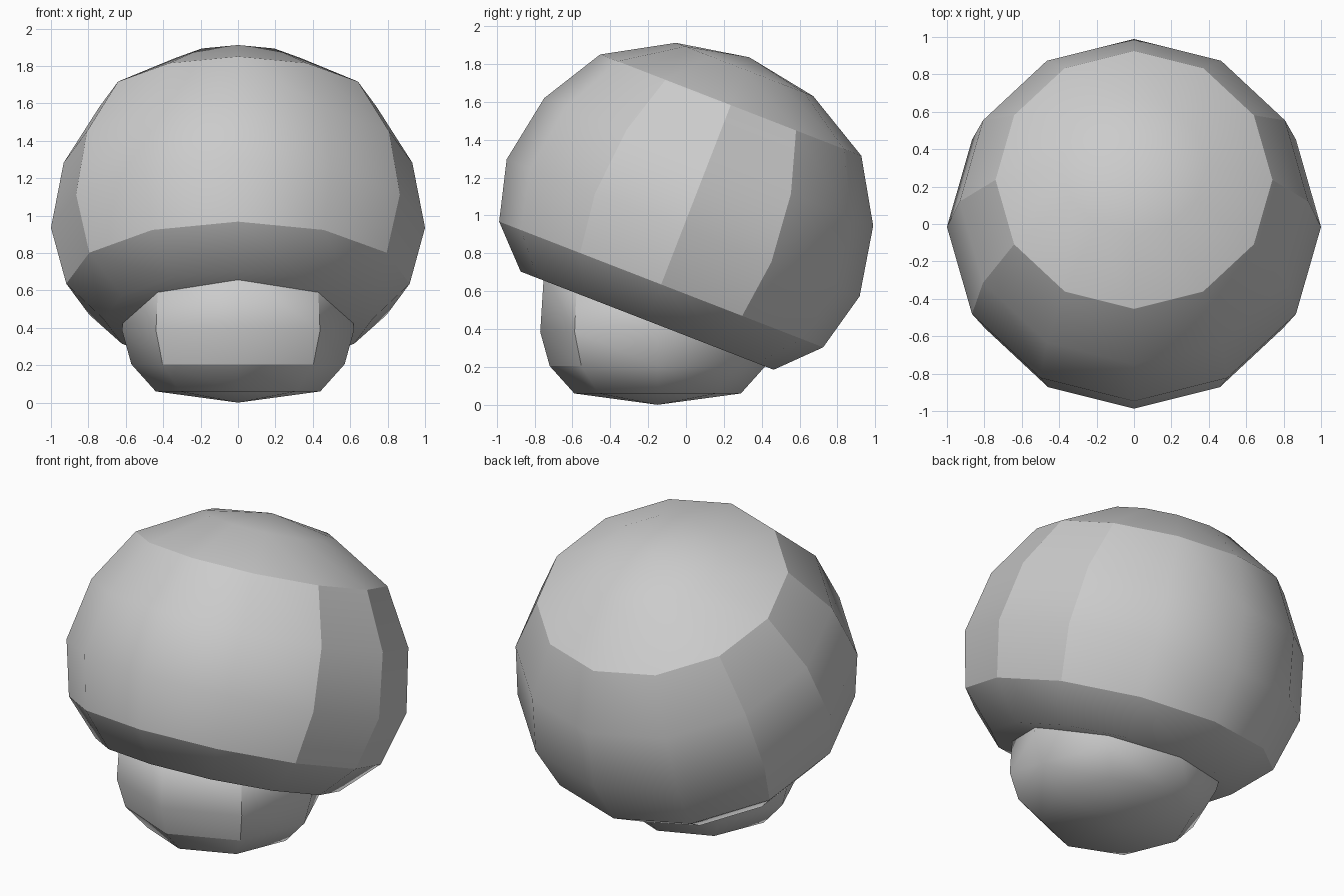
import bpy, bmesh, math
from mathutils import Matrix

cube = bpy.data.objects.get("Cube")
if cube:
    bpy.data.objects.remove(cube, do_unlink=True)

grey = bpy.data.materials.new("light_grey")
grey.use_nodes = True
tone = (0.6, 0.6, 0.6, 1)
grey.diffuse_color = tone
grey.node_tree.nodes["Principled BSDF"].inputs["Base Color"].default_value = tone


def lathe(name, profile, sides, is_sharp, matrix):
    """Spin (radius, height) points round z; is_sharp(kind, ring, side) picks creases."""
    bm = bmesh.new()
    rings = []
    for r, z in profile:
        if r == 0:
            rings.append([bm.verts.new((0, 0, z))] * sides)
        else:
            angles = [math.tau * i / sides for i in range(sides)]
            rings.append([bm.verts.new((r * math.cos(a), r * math.sin(a), z)) for a in angles])
    for a, b in zip(rings, rings[1:]):
        for i in range(sides):
            j = (i + 1) % sides
            corners = dict.fromkeys((a[i], a[j], b[j], b[i]))
            bm.faces.new(list(corners)).smooth = True
    # Crease the borders of the panels
    for k, ring in enumerate(rings):
        for i in range(sides):
            pairs = [("ring", ring[(i + 1) % sides])]
            if k + 1 < len(rings):
                pairs.append(("side", rings[k + 1][i]))
            for kind, other in pairs:
                edge = bm.edges.get((ring[i], other)) if ring[i] != other else None
                if edge and is_sharp(kind, k, i):
                    edge.smooth = False
    bmesh.ops.recalc_face_normals(bm, faces=bm.faces)
    mesh = bpy.data.meshes.new(name)
    bm.to_mesh(mesh)
    bm.free()
    mesh.materials.append(grey)
    obj = bpy.data.objects.new(name, mesh)
    obj.matrix_world = matrix
    bpy.context.collection.objects.link(obj)


# Tilted cap: domed top, front and back panels, two narrow panels each side
def cap_sharp(kind, ring, side):
    if kind == "ring":
        return ring in (2, 5)
    return 2 <= ring < 5 and side in (11, 0, 1, 5, 6, 7)


lathe("cap",
      [(0, .966), (.389, .897), (.74, .695), (.932, .373), (1, 0),
       (.918, -.321), (.717, -.526), (0, -.526)],
      12, cap_sharp,
      Matrix.Translation((0, -.015, .935)) @ Matrix.Rotation(math.radians(-21.2), 4, 'X'))


# Upright stem with a bordered face panel at the front
def stem_sharp(kind, ring, side):
    if kind == "ring":
        return ring == 3 and side in (5, 6)
    return ring in (1, 2) and side in (5, 7)


lathe("stem",
      [(0, .72), (.6, .7), (.62, .385), (.57, .205), (.44, .06), (0, 0)],
      8, stem_sharp, Matrix.Translation((0, -.15, 0)))
